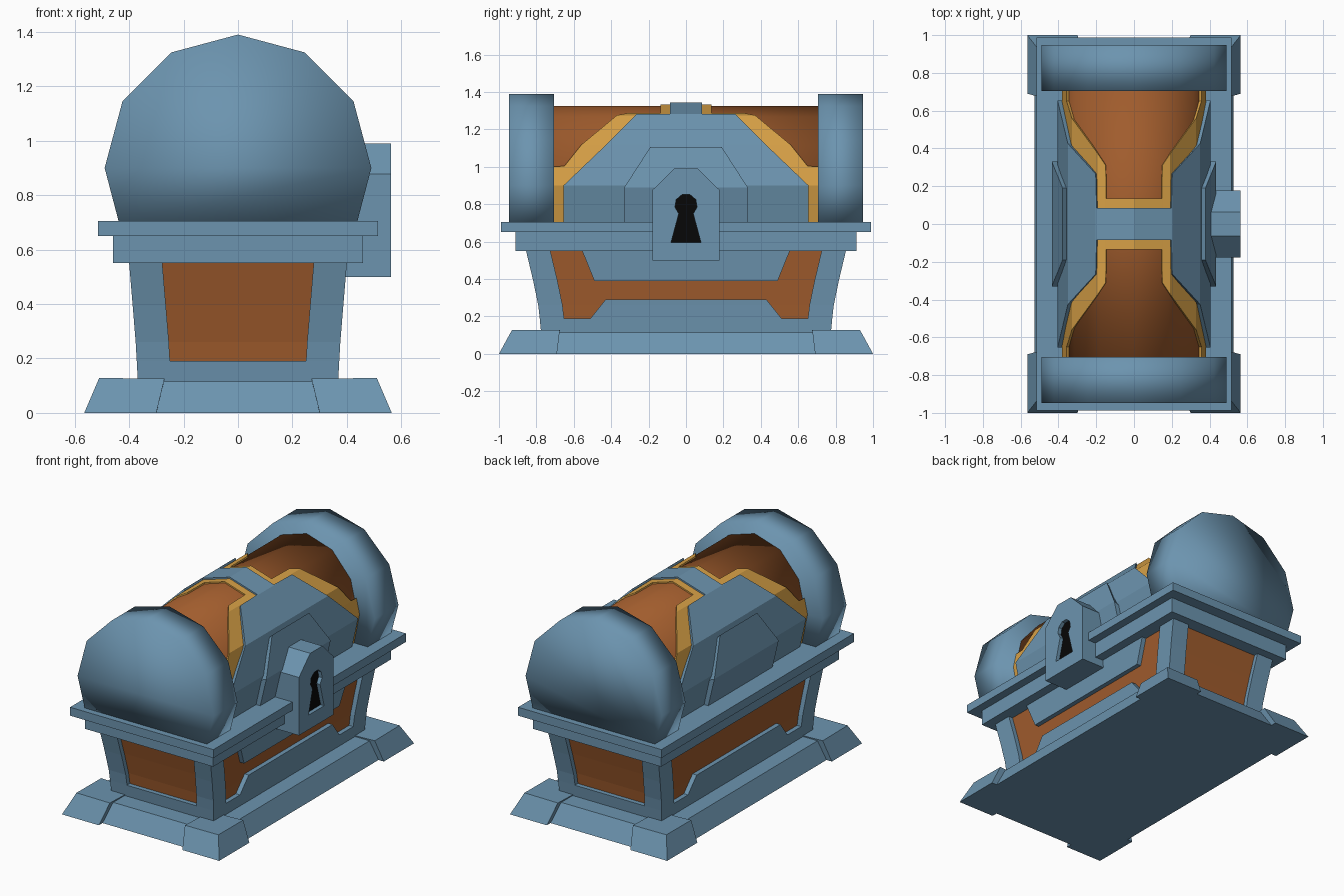
import bpy, bmesh, math

if "Cube" in bpy.data.objects:
    bpy.data.objects.remove(bpy.data.objects["Cube"])


def material(name, rgb):
    m = bpy.data.materials.new(name)
    m.diffuse_color = (*rgb, 1)
    m.use_nodes = True
    m.node_tree.nodes["Principled BSDF"].inputs["Base Color"].default_value = m.diffuse_color
    return m


BLUE = material("steel blue", (0.15, 0.296, 0.429))
BROWN = material("brown wood", (0.352, 0.107, 0.026))
GOLD = material("gold trim", (0.68, 0.352, 0.061))
BLACK = material("black", (0.002, 0.002, 0.002))


def loft(name, rings, mat, smooth=False):
    """Solid through equal-length rings of 3D points, capped at both ends."""
    bm = bmesh.new()
    vs = [[bm.verts.new(p) for p in r] for r in rings]
    n = len(rings[0])
    for a, b in zip(vs, vs[1:]):
        for i in range(n):
            j = (i + 1) % n
            bm.faces.new((a[i], a[j], b[j], b[i]))
    bm.faces.new(vs[0][::-1])
    bm.faces.new(vs[-1])
    bmesh.ops.recalc_face_normals(bm, faces=bm.faces)
    for f in bm.faces:
        f.smooth = smooth
    me = bpy.data.meshes.new(name)
    bm.to_mesh(me)
    bm.free()
    me.materials.append(mat)
    ob = bpy.data.objects.new(name, me)
    bpy.context.collection.objects.link(ob)
    return ob


def rect(x0, x1, y0, y1, z):
    return [(x0, y0, z), (x1, y0, z), (x1, y1, z), (x0, y1, z)]


def slab(x, y, z):
    return rect(-x, x, -y, y, z)


CORNERS = [(sx, sy) for sx in (1, -1) for sy in (1, -1)]

# Plinth and four flared corner feet
loft("plinth", [slab(.527, .962, 0), slab(.472, .892, .115)], BLUE)
for sx, sy in CORNERS:
    bottom = [(.565, 1.0, 0), (.30, 1.0, 0), (.30, .69, 0), (.565, .69, 0)]
    top = [(.51, .93, .128), (.27, .93, .126), (.27, .675, .118), (.51, .675, .126)]
    loft("corner_foot", [[(sx * x, sy * y, z) for x, y, z in r] for r in (bottom, top)], BLUE)

# Body: brown core with concave walls, blue frame standing proud of it
WALL = [(.115, .368, .775), (.19, .372, .782), (.26, .376, .79),
        (.395, .387, .818), (.55, .40, .855)]          # z, half x, half y


def wall_x(z):
    for (z0, x0, _), (z1, x1, _) in zip(WALL, WALL[1:]):
        if z <= z1:
            return x0 + (x1 - x0) * (z - z0) / (z1 - z0)
    return WALL[-1][1]


D = .03
loft("body_panels", [slab(x - D, y - D, z) for z, x, y in WALL], BROWN)
loft("body_bottom_band", [slab(x, y, z) for z, x, y in WALL[:2]], BLUE)
for sx, sy in CORNERS:
    rings = []
    for z, x, y in WALL:
        px, py, d = x - .122, y - .13, D + .01
        sec = [(x, y), (x, py), (x - d, py), (x - d, y - d), (px, y - d), (px, y)]
        rings.append([(sx * u, sy * v, z) for u, v in sec])
    loft("corner_post", rings, BLUE)


def wall_plate(name, side, levels):
    """Plate on a long wall; levels are (z, half length)."""
    loft(name, [rect(side * (wall_x(z) - .04), side * wall_x(z), -h, h, z)
                for z, h in levels], BLUE)


for s in (1, -1):
    wall_plate("lower_wall_plate", s, [(.18, .51), (.19, .51), (.26, .454), (.29, .43)])
wall_plate("upper_wall_plate", 1, [(.39, .49), (.55, .555)])

# Stepped rim
loft("lower_rim", [slab(.46, .912, .55), slab(.46, .912, .65)], BLUE)
loft("upper_rim", [slab(.515, .988, .65), slab(.515, .988, .705)], BLUE)


# Lid: half of a twelve-sided barrel, flattened in x for the inner layers
def arch(a, b):
    half = [(.893 * a, .70)] + [(a * math.cos(math.radians(t)), .9 + b * math.sin(math.radians(t)))
                                for t in (0, 30, 60)]
    return half + [(0, .9 + b)] + [(-x, z) for x, z in half[::-1]]


def barrel(name, a, b, y0, y1, mat):
    loft(name, [[(x, y, z) for x, z in arch(a, b)] for y in (y0, y1)], mat, True)


barrel("lid_barrel", .365, .424, -.75, .75, BROWN)
for s in (1, -1):
    barrel("lid_end_cap", .49, .49, s * .705, s * .947, BLUE)


def section(x, z, h, k=.9):
    xi, zi = x * k, .7 + (z - .7) * k
    return [(x, -h, z), (x, h, z), (xi, h, zi), (xi, -h, zi)]


def strap(name, half, mat):
    """Band over the lid; half lists (x, z, half length) from the side up to the ridge."""
    rows = half + [(-x, z, h) for x, z, h in half[-2::-1]]
    loft(name, [section(*r) for r in rows], mat)


strap("gold_trim", [(.339, .70, .72), (.38, .90, .72), (.358, 1.0, .72), (.357, 1.004, .65),
                    (.329, 1.117, .56), (.19, 1.275, .37), (.15, 1.287, .31),
                    (.147, 1.288, .135), (0, 1.333, .135)], GOLD)
strap("lid_strap", [(.36, .70, .655), (.405, .90, .655), (.35, 1.12, .425), (.203, 1.281, .265),
                    (.198, 1.283, .085), (0, 1.343, .085)], BLUE)
for s in (1, -1):
    loft("lid_side_plate", [section(s * x, z, h, .88) for x, z, h in
                            [(.39, .70, .33), (.435, .89, .33), (.378, 1.107, .19)]], BLUE)

# Lock with a recessed keyhole on the +x side
outline = [(-.178, .50), (.178, .50), (.178, .877), (.063, .99), (-.063, .99), (-.178, .877)]
keyhole = [(-.08, .595), (.08, .595)] + [
    (.06 * math.cos(math.radians(t)), .795 + .06 * math.sin(math.radians(t)))
    for t in range(-50, 231, 40)]


def along_x(pts, xs):
    return [[(x, y, z) for y, z in pts] for x in xs]


lock = loft("lock", along_x(outline, (.385, .563)), BLUE)
cutter = loft("keyhole_cutter", along_x(keyhole, (.535, .60)), BLUE)
cutter.hide_render = True
mod = lock.modifiers.new("keyhole", 'BOOLEAN')
mod.operation, mod.solver, mod.object = 'DIFFERENCE', 'EXACT', cutter
bpy.context.view_layer.objects.active = lock
bpy.ops.object.modifier_apply(modifier=mod.name)
bpy.data.objects.remove(cutter)
loft("keyhole_floor", along_x(keyhole, (.533, .538)), BLACK)
